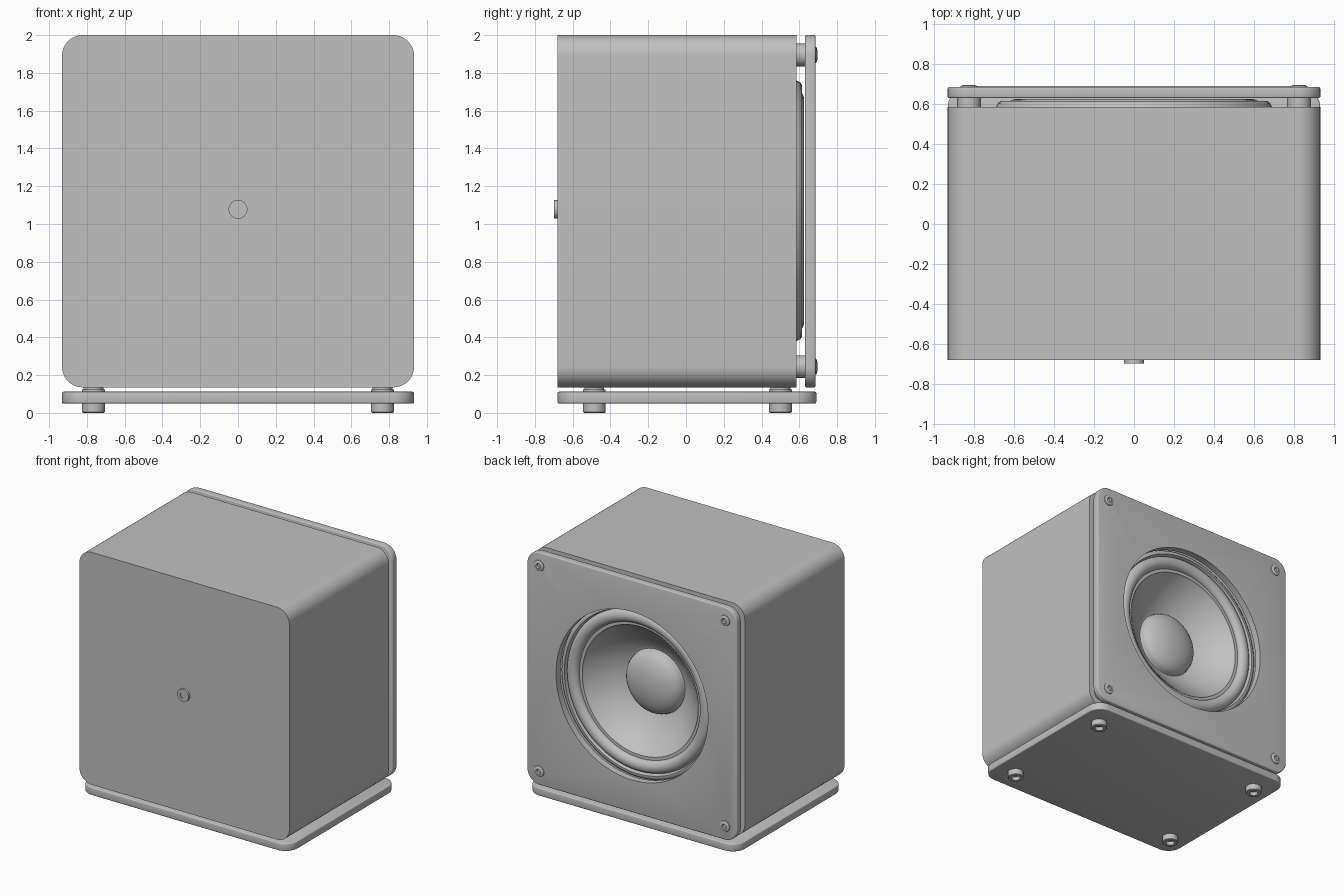
import bpy, bmesh
from math import sin, cos, pi, radians
from mathutils import Matrix, Vector

cube = bpy.data.objects.get("Cube")
if cube:
    bpy.data.objects.remove(cube, do_unlink=True)

grey = bpy.data.materials.new("plain grey")
grey.use_nodes = True
colour = (0.53, 0.53, 0.53, 1)
grey.diffuse_color = colour
grey.node_tree.nodes["Principled BSDF"].inputs["Base Color"].default_value = colour

UP = Matrix.Identity(4)
BACK = Matrix.Rotation(radians(-90), 4, "X")
FRONT = Matrix.Rotation(radians(90), 4, "X")
CENTRE_Z = 1.07
HALF = 0.932


def finish(bm, name):
    bmesh.ops.recalc_face_normals(bm, faces=bm.faces)
    mesh = bpy.data.meshes.new(name)
    bm.to_mesh(mesh)
    bm.free()
    mesh.materials.append(grey)
    ob = bpy.data.objects.new(name, mesh)
    bpy.context.collection.objects.link(ob)
    return ob


def activate(ob):
    bpy.ops.object.select_all(action="DESELECT")
    ob.select_set(True)
    bpy.context.view_layer.objects.active = ob


def smooth(ob):
    activate(ob)
    bpy.ops.object.shade_smooth_by_angle(angle=radians(35))


def slab(name, low, high, axis, radius, rim=0):
    """Box whose edges along the axis are rounded, with an optional softened rim."""
    low, high = Vector(low), Vector(high)
    bm = bmesh.new()
    bmesh.ops.create_cube(bm, size=1)
    bmesh.ops.scale(bm, vec=high - low, verts=bm.verts)
    bmesh.ops.translate(bm, vec=(low + high) / 2, verts=bm.verts)

    def along(e):
        d = (e.verts[1].co - e.verts[0].co).normalized()
        return abs(d[axis]) > 0.9

    bmesh.ops.bevel(bm, geom=[e for e in bm.edges if along(e)], offset=radius,
                    segments=10, profile=0.5, affect="EDGES")
    if rim:
        edges = [e for e in bm.edges if abs(e.verts[0].co[axis] - e.verts[1].co[axis]) < 1e-5]
        bmesh.ops.bevel(bm, geom=edges, offset=rim, segments=3, profile=0.5, affect="EDGES")
    return finish(bm, name)


def lathe(name, profile, place, direction=UP, steps=32):
    """Solid of revolution from (radius, height) points."""
    bm = bmesh.new()
    verts = [bm.verts.new((r, 0, h)) for r, h in profile]
    edges = [bm.edges.new(pair) for pair in zip(verts, verts[1:])]
    bmesh.ops.spin(bm, geom=verts + edges, cent=(0, 0, 0), axis=(0, 0, 1),
                   angle=2 * pi, steps=steps, use_duplicate=False)
    bmesh.ops.remove_doubles(bm, verts=bm.verts, dist=1e-5)
    bmesh.ops.transform(bm, matrix=Matrix.Translation(place) @ direction, verts=bm.verts)
    ob = finish(bm, name)
    smooth(ob)
    return ob


def bore(ob, radius, y0, y1):
    """Cut a round opening along y."""
    cutter = lathe("cutter", [(0, 0), (radius, 0), (radius, y1 - y0), (0, y1 - y0)],
                   (0, y0, CENTRE_Z), BACK, 96)
    cutter.hide_render = True
    mod = ob.modifiers.new("opening", "BOOLEAN")
    mod.operation, mod.object, mod.solver = "DIFFERENCE", cutter, "EXACT"
    activate(ob)
    bpy.ops.object.modifier_apply(modifier=mod.name)
    bpy.data.objects.remove(cutter, do_unlink=True)


# Cabinet, rear panel and base plate
cabinet = slab("cabinet", (-HALF, -0.68, 0.135), (HALF, 0.585, 2), 1, 0.11)
bore(cabinet, 0.65, 0.2, 0.8)
smooth(cabinet)
panel = slab("rear_panel", (-HALF, 0.63, 0.135), (HALF, 0.685, 2), 1, 0.11, 0.008)
bore(panel, 0.675, 0.55, 0.8)
smooth(panel)
smooth(slab("base_plate", (-HALF, -0.68, 0.05), (HALF, 0.69, 0.112), 2, 0.11, 0.008))

# Driver: dome, cone, roll surround and mounting rim, closed behind
dome = [(0.25 * sin(t * pi / 20), -0.2 + 0.11 * cos(t * pi / 20)) for t in range(11)]
cone = [(0.255, -0.21), (0.275, -0.205), (0.51, -0.02), (0.515, -0.005), (0.54, -0.005)]
roll = [(0.59 - 0.05 * cos(t * pi / 12), -0.005 + 0.045 * sin(t * pi / 12)) for t in range(1, 13)]
rim = [(0.645, 0.005), (0.65, 0.03), (0.665, 0.03), (0.68, 0.02), (0.69, 0)]
rear = [(0.645, -0.002), (0.3, -0.32), (0, -0.32)]
lathe("driver", dome + cone + roll + rim + rear, (0, 0.585, CENTRE_Z), BACK, 96)

# Panel spacers and screws
screw = [(0, 0.002), (0.014, 0.002), (0.02, 0.011), (0.032, 0.009), (0.042, 0.004), (0.045, -0.002), (0, -0.002)]
spacer = [(0, 0), (0.06, 0), (0.06, 0.05), (0, 0.05)]
foot = [(0, 0.03), (0.032, 0.03), (0.032, 0), (0.055, 0), (0.06, 0.005), (0.06, 0.052), (0, 0.052)]
post = [(0, 0), (0.06, 0), (0.06, 0.014), (0.052, 0.014), (0.052, 0.028), (0, 0.028)]
for side, sx in (("left", 1), ("right", -1)):
    for level, sz in (("upper", 1), ("lower", -1)):
        x, z = sx * 0.825, CENTRE_Z + sz * 0.825
        lathe(f"{level}_{side}_spacer", spacer, (x, 0.583, z), BACK)
        lathe(f"{level}_{side}_screw", screw, (x, 0.685, z), BACK)
    # Feet under the base and posts above it
    for end, y in (("front", -0.485), ("back", 0.5)):
        lathe(f"{end}_{side}_foot", foot, (sx * 0.765, y, 0))
        lathe(f"{end}_{side}_post", post, (sx * 0.765, y, 0.11))

# Front indicator
lathe("front_indicator", [(0, 0.012), (0.025, 0.012), (0.025, 0.018), (0.05, 0.018), (0.05, -0.005), (0, -0.005)],
      (0, -0.68, 1.078), FRONT)
